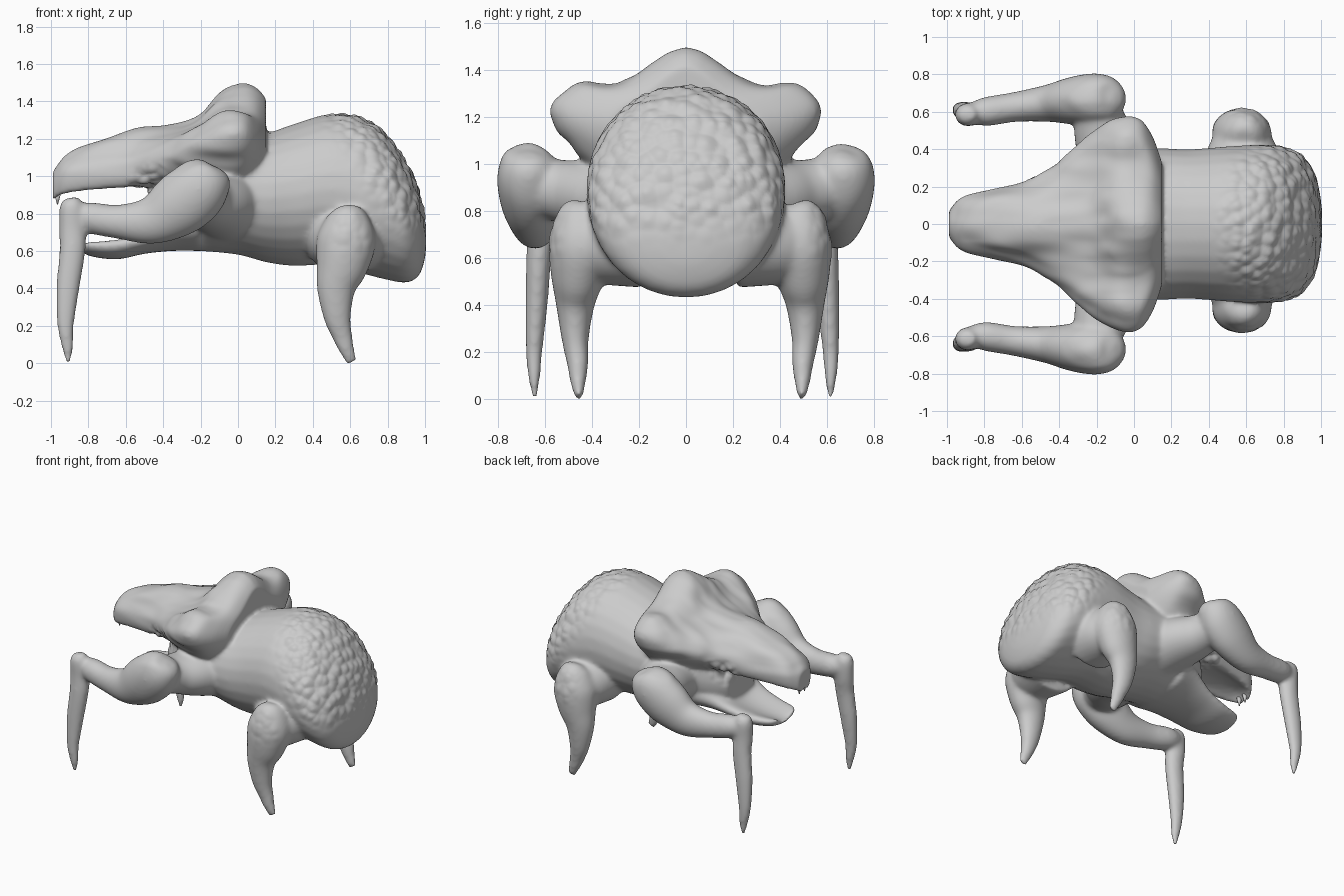
import bpy, bmesh, math
from mathutils import Vector, noise

if "Cube" in bpy.data.objects:
    bpy.data.objects.remove(bpy.data.objects["Cube"])

def resample(pts, n, closed=False):
    """Catmull-Rom interpolation of equal-length tuples."""
    out, m = [], len(pts)
    def get(i):
        return pts[i % m] if closed else pts[min(max(i, 0), m - 1)]
    for i in range(m if closed else m - 1):
        a, b, c, d = get(i - 1), get(i), get(i + 1), get(i + 2)
        for k in range(n):
            t = k / n
            out.append(tuple(0.5 * (2*q + (r - p)*t + (2*p - 5*q + 4*r - s)*t*t
                                    + (3*q - p - 3*r + s)*t**3)
                             for p, q, r, s in zip(a, b, c, d)))
    if not closed:
        out.append(tuple(pts[-1]))
    return out

def skin(bm, rings):
    """Closed surface through a list of vertex rings."""
    part = bmesh.new()
    vs = [[part.verts.new(p) for p in r] for r in rings]
    n = len(vs[0])
    for a, b in zip(vs, vs[1:]):
        for i in range(n):
            part.faces.new((a[i], a[(i+1) % n], b[(i+1) % n], b[i]))
    part.faces.new(vs[0])
    part.faces.new(vs[-1])
    bmesh.ops.recalc_face_normals(part, faces=part.faces)
    me = bpy.data.meshes.new("part")
    part.to_mesh(me)
    part.free()
    bm.from_mesh(me)
    bpy.data.meshes.remove(me)

ANG = [2 * math.pi * i / 28 for i in range(28)]

def trunk(bm, stations, dip=0):
    """Stations: x, top, bottom, half width; dip hollows the top."""
    rings = []
    for x, top, bot, w in resample(stations, 5):
        mid, h = (top + bot) / 2, (top - bot) / 2
        rings.append([(x, w * math.cos(a),
                       mid + h * math.sin(a) - dip * max(0, math.sin(a))**3) for a in ANG])
    skin(bm, rings)

def limb(bm, path, side, shift=0):
    """Path: x, y, z, radius sideways, radius in plane."""
    p = resample(path, 5)
    c = [Vector((q[0], q[1] * side + shift, q[2])) for q in p]
    along_y = abs((c[-1] - c[0]).normalized().y) > 0.7
    ref = Vector((1, 0, 0)) if along_y else Vector((0, 1, 0))
    rings = []
    for i, q in enumerate(p):
        t = (c[min(i+1, len(c)-1)] - c[max(i-1, 0)]).normalized()
        u = (ref - t * ref.dot(t)).normalized()
        v = t.cross(u)
        ru, rv = max(q[3], .004), max(q[4], .004)
        rings.append([c[i] + u * ru * math.cos(a) + v * rv * math.sin(a) for a in ANG])
    skin(bm, rings)

bm = bmesh.new()

# Trunk
trunk(bm, [(-.47, 1.0, .66, .17), (-.36, 1.1, .61, .26), (-.2, 1.2, .60, .35),
           (0, 1.22, .58, .40), (.15, 1.23, .54, .405), (.3, 1.28, .52, .40),
           (.5, 1.335, .525, .415), (.68, 1.31, .475, .425), (.8, 1.22, .445, .415),
           (.9, 1.08, .43, .37), (.965, .94, .465, .28), (.995, .8, .54, .16),
           (1.005, .72, .6, .06)])

# Lower jaw, scooped like a spoon
trunk(bm, [(-.84, .665, .61, .07), (-.8, .69, .575, .15), (-.65, .71, .555, .195),
           (-.5, .75, .585, .225), (-.35, .85, .60, .27), (-.2, .9, .60, .32)], dip=.08)

# Skull shield: x, half width, top, mid, shoulder, edge, lower edge, underside
SKULL = [(-.99, .07, 1.03, 1.02, .99, .95, .88, .87),
         (-.92, .145, 1.11, 1.09, 1.06, 1.00, .91, .92),
         (-.75, .19, 1.19, 1.17, 1.11, 1.02, .93, .95),
         (-.55, .245, 1.26, 1.21, 1.14, 1.05, .95, .95),
         (-.38, .36, 1.275, 1.22, 1.18, 1.11, 1.01, .92),
         (-.22, .50, 1.32, 1.26, 1.25, 1.17, 1.05, .88),
         (-.08, .57, 1.46, 1.34, 1.34, 1.22, 1.07, .85),
         (.03, .565, 1.50, 1.34, 1.335, 1.23, 1.08, .90),
         (.10, .47, 1.475, 1.34, 1.29, 1.20, 1.08, .95),
         (.15, .33, 1.42, 1.31, 1.25, 1.18, 1.08, 1.0)]
rings = []
for x, w, top, mid, sh, edge, low, bot in resample(SKULL, 5):
    half = [(.5*w, mid), (.82*w, sh), (w, edge), (.85*w, low), (.45*w, bot)]
    loop = [(0, top)] + half + [(0, bot + .01)] + [(-y, z) for y, z in reversed(half)]
    rings.append([(x, y, z) for y, z in resample(loop, 4, True)])
skin(bm, rings)

SHOULDER = [(-.04, .15, .86, .24, .23), (-.11, .36, .86, .20, .17),
            (-.17, .50, .88, .155, .14), (-.2, .64, .91, .12, .12)]
FRONT_ARM = [(-.09, .67, 1.04, .03, .03), (-.115, .67, 1.01, .10, .105),
             (-.19, .67, .95, .135, .16), (-.31, .66, .85, .13, .17),
             (-.46, .645, .765, .10, .13), (-.64, .625, .757, .08, .092),
             (-.8, .60, .78, .077, .082), (-.89, .595, .80, .045, .05)]
FRONT_CLAW = [(-.895, .60, .885, .03, .04), (-.89, .60, .84, .06, .065),
              (-.885, .60, .72, .06, .072), (-.885, .612, .6, .054, .07),
              (-.91, .622, .4, .048, .063), (-.922, .632, .2, .036, .046),
              (-.912, .632, .08, .027, .034), (-.907, .63, -.018, .012, .014)]
HIP = [(.58, .22, .68, .24, .21), (.58, .38, .66, .19, .175), (.58, .48, .66, .14, .14)]
HIND_LEG = [(.59, .44, .83, .05, .05), (.59, .455, .785, .11, .11), (.58, .465, .66, .138, .158),
            (.555, .48, .52, .115, .14), (.525, .49, .4, .083, .105), (.53, .49, .25, .058, .075),
            (.553, .48, .15, .048, .058), (.58, .478, .06, .035, .043),
            (.61, .475, -.015, .018, .03)]
for s in (1, -1):
    limb(bm, SHOULDER, s)
    limb(bm, FRONT_ARM, s)
    limb(bm, FRONT_CLAW, s, -.015)
    limb(bm, HIP, s, .018)
    limb(bm, HIND_LEG, s, .018)

# Fuse the parts into one skin
mesh = bpy.data.meshes.new("creature_body")
bm.to_mesh(mesh)
bm.free()
body = bpy.data.objects.new("creature_body", mesh)
bpy.context.collection.objects.link(body)
rem = body.modifiers.new("fuse", 'REMESH')
rem.mode = 'VOXEL'
rem.voxel_size = .0115
smo = body.modifiers.new("soften", 'SMOOTH')
smo.factor = .5
smo.iterations = 22
dg = bpy.context.evaluated_depsgraph_get()
fused = bpy.data.meshes.new_from_object(body.evaluated_get(dg))
body.modifiers.clear()
body.data = fused

# Surface detail: rump scales, thigh warts, mouth flesh, skull furrows
def ramp(v, a, b):
    t = min(max((v - a) / (b - a), 0), 1)
    return t * t * (3 - 2 * t)

low = min(v.co.z for v in fused.vertices)
normals = [v.normal.copy() for v in fused.vertices]
for v, n in zip(fused.vertices, normals):
    x, y, z = v.co
    scale = ramp(x + .6 * z, 1.16, 1.4) * ramp(z, .62, .85)
    wart = .4 * ramp(abs(y), .5, .56) * ramp(x, .45, .55) * ramp(z, .55, .65)
    flesh = 0
    if abs(y) < .42:
        flesh = 1.7 * max(0, 1 - ((x + .48) / .13)**2 - ((z - .95) / .13)**2)
    d = 0
    w = max(scale, wart, flesh)
    if w > 0:
        cell = noise.voronoi(Vector((x, y, z)) * 16)[0][0]
        d += w * .022 * (.42 - cell)
    furrow = ramp(-x, -.1, .1) * ramp(z, .98, 1.08)
    if furrow > 0:
        d += furrow * .013 * noise.noise(Vector((x * 2.5, y * 11, z * 11)))
    v.co += n * d
    v.co.z -= low * ramp(-z, -.3, 0)      # feet meet the floor
    v.co.z = max(v.co.z, 0)
for p in fused.polygons:
    p.use_smooth = True

# Small hooked teeth at the snout tip
tb = bmesh.new()
for s in (1, -1):
    g = bmesh.ops.create_cone(tb, cap_ends=True, segments=10, radius1=.003,
                              radius2=.02, depth=.06)
    bmesh.ops.translate(tb, verts=g['verts'], vec=(-.965, .03 * s, .88))
teeth = bpy.data.meshes.new("snout_teeth")
tb.to_mesh(teeth)
tb.free()
for p in teeth.polygons:
    p.use_smooth = True
bpy.context.collection.objects.link(bpy.data.objects.new("snout_teeth", teeth))
